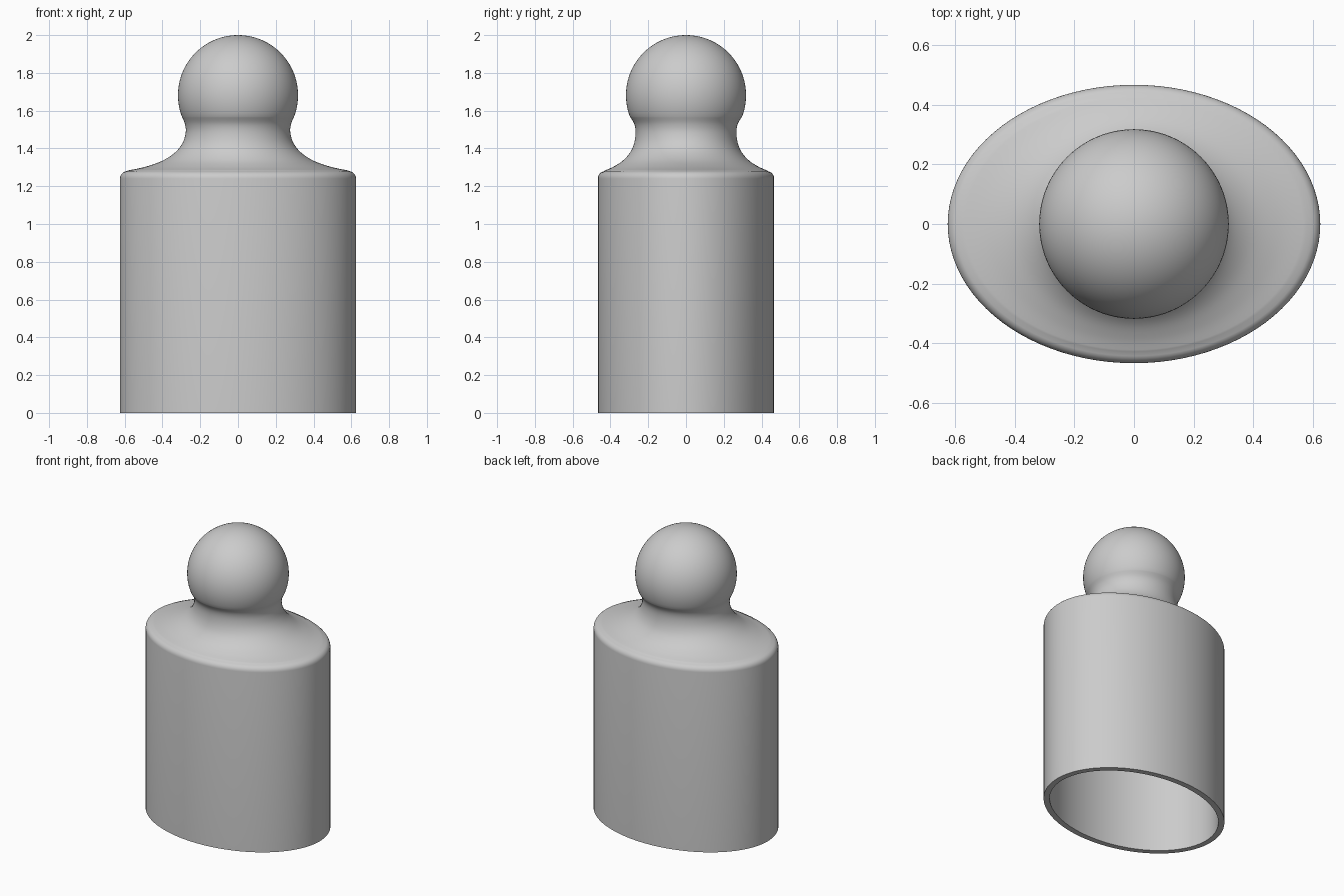
import bpy, bmesh
from math import sin, cos, pi, radians, sqrt

SEGMENTS = 96
BODY_X, BODY_Y, WALL = 0.625, 0.467, 0.038
HEAD_R, HEAD_Z = 0.318, 1.682

cube = bpy.data.objects.get("Cube")
if cube:
    bpy.data.objects.remove(cube, do_unlink=True)

grey = bpy.data.materials.new("plain grey")
grey.use_nodes = True
colour = (0.6, 0.6, 0.6, 1)
grey.diffuse_color = colour
grey.node_tree.nodes["Principled BSDF"].inputs["Base Color"].default_value = colour


def spline(points, steps=5):
    """Smooth curve through (rx, ry, z) points."""
    pts = [points[0]] + points + [points[-1]]
    out = []
    for a, b, c, d in zip(pts, pts[1:], pts[2:], pts[3:]):
        for i in range(steps):
            t = i / steps
            out.append(tuple(
                q + t / 2 * (r - p + t * (2 * p - 5 * q + 4 * r - s + t * (3 * (q - r) + s - p)))
                for p, q, r, s in zip(a, b, c, d)))
    return out + [points[-1]]


# Hollow skirt: inside ceiling, inner wall, base rim, outer wall
inner_x, inner_y = BODY_X - WALL, BODY_Y - WALL
profile = [(inner_x, inner_y, 1.24), (inner_x, inner_y, 0),
           (BODY_X, BODY_Y, 0)]

# Rounded shoulder edge
for i in range(7):
    a = radians(80) * i / 6
    inset = 0.04 * (1 - cos(a))
    profile.append((BODY_X - inset, BODY_Y - inset, 1.24 + 0.04 * sin(a)))

# Sloping shoulders and waisted neck
profile += spline([
    (0.58, 0.428, 1.284), (0.49, 0.385, 1.303), (0.40, 0.335, 1.335),
    (0.332, 0.295, 1.38), (0.293, 0.274, 1.43), (0.277, 0.267, 1.485),
    (0.281, 0.274, 1.53),
    (0.297, 0.297, HEAD_Z - sqrt(HEAD_R ** 2 - 0.297 ** 2))])

# Round head
start = -pi / 2 + pi * 0.12
start = max(start, -radians(20.5))
for i in range(1, 32):
    a = start + (pi / 2 - start) * i / 32
    profile.append((HEAD_R * cos(a), HEAD_R * cos(a), HEAD_Z + HEAD_R * sin(a)))

# Loft the elliptical rings
bm = bmesh.new()
rings = []
for rx, ry, z in profile:
    angles = [2 * pi * k / SEGMENTS for k in range(SEGMENTS)]
    rings.append([bm.verts.new((rx * cos(a), ry * sin(a), z)) for a in angles])
for low, high in zip(rings, rings[1:]):
    for k in range(SEGMENTS):
        n = (k + 1) % SEGMENTS
        bm.faces.new((low[k], low[n], high[n], high[k]))

# Crown of the head and flat ceiling of the cavity
crown = bm.verts.new((0, 0, HEAD_Z + HEAD_R))
for k in range(SEGMENTS):
    bm.faces.new((rings[-1][k], rings[-1][(k + 1) % SEGMENTS], crown))
bm.faces.new(rings[0])
bmesh.ops.recalc_face_normals(bm, faces=bm.faces)

mesh = bpy.data.meshes.new("peg_figure")
bm.to_mesh(mesh)
bm.free()
mesh.materials.append(grey)
figure = bpy.data.objects.new("peg_figure", mesh)
bpy.context.collection.objects.link(figure)
bpy.context.view_layer.objects.active = figure
figure.select_set(True)
bpy.ops.object.shade_smooth_by_angle(angle=radians(40))
